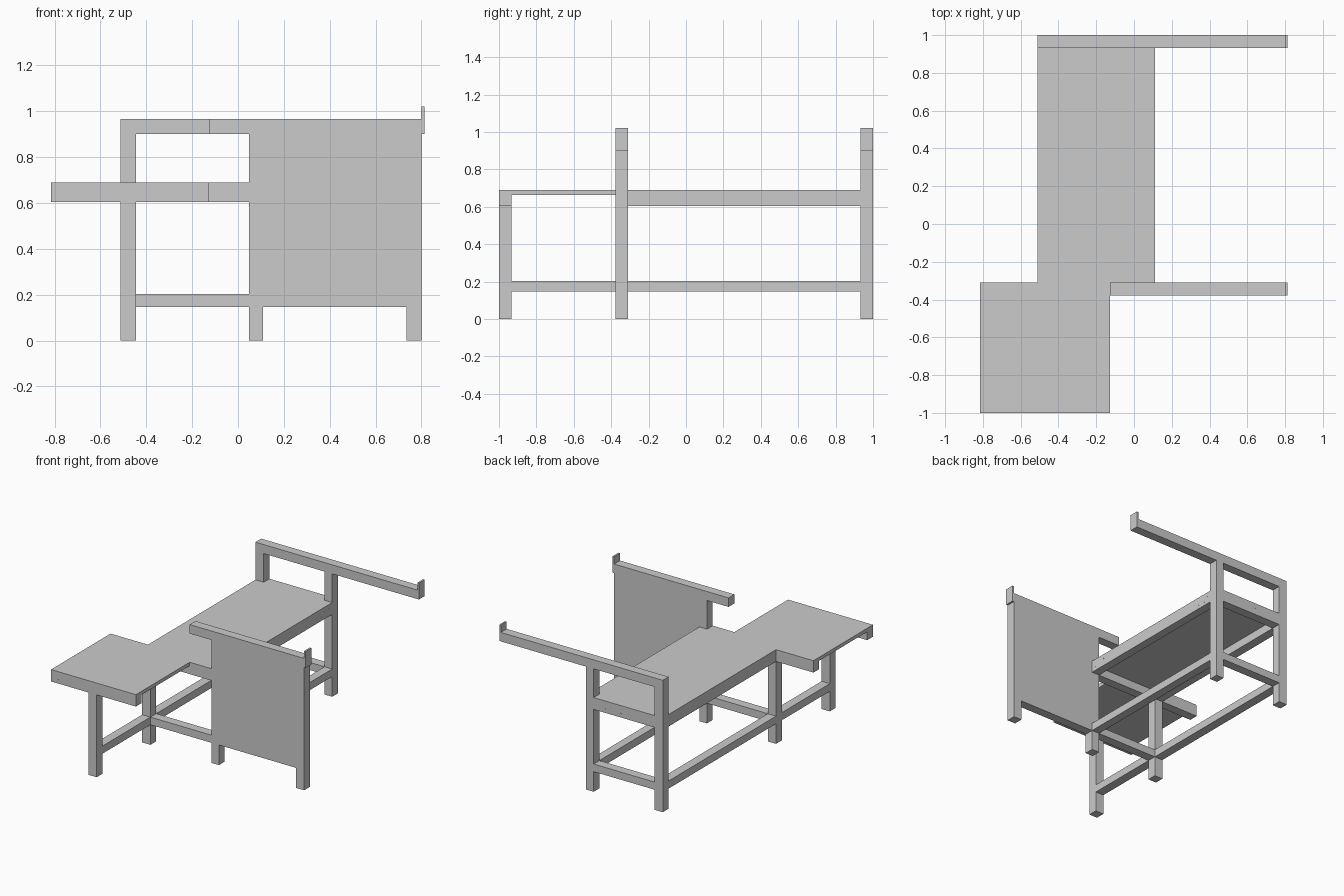
import bpy, math

if "Cube" in bpy.data.objects:
    bpy.data.objects.remove(bpy.data.objects["Cube"])

def box(name, x0, x1, y0, y1, z0, z1):
    """Box given by its extents."""
    v = [(x, y, z) for x in (x0, x1) for y in (y0, y1) for z in (z0, z1)]
    f = [(0, 1, 3, 2), (4, 6, 7, 5), (0, 4, 5, 1), (2, 3, 7, 6), (0, 2, 6, 4), (1, 5, 7, 3)]
    me = bpy.data.meshes.new(name)
    me.from_pydata(v, [], f)
    ob = bpy.data.objects.new(name, me)
    bpy.context.collection.objects.link(ob)
    return ob

def screw(loc, rot):
    """Tiny, almost flush screw head."""
    bpy.ops.mesh.primitive_cylinder_add(vertices=8, radius=0.004, depth=0.003, location=loc, rotation=rot)
    bpy.context.object.name = "screw_head"

# timber positions
L0, L1 = -0.512, -0.445      # left posts in x
R0, R1 = 0.048, 0.11         # right posts in x
F0, F1 = -1.0, -0.933        # front row in y
M0, M1 = -0.378, -0.311      # middle row in y
B0, B1 = 0.933, 1.0          # back row in y
UNDER, BOARD, TOP = 0.603, 0.664, 0.69
S0, S1 = 0.147, 0.203        # low stretchers in z
H0, H1 = 0.90, 0.966         # high rails in z
XL, XM, XR = -0.815, -0.127, 0.80

# posts
box("front_leg", L0, L1, F0, F1, 0, UNDER)
box("middle_leg", L0, L1, M0, M1, 0, UNDER)
box("back_left_post", L0, L1, B0, B1, 0, H0)
box("back_right_post", R0, R1, B0, B1, 0, H0)

# solid side panel standing on two feet
box("side_panel", R0, XR, M0, M1, S0, H0)
box("panel_inner_foot", R0, R1, M0, M1, 0, S0)
box("panel_outer_foot", 0.735, XR, M0, M1, 0, S0)

# high rails with upright end stops
for name, x0, y0, y1 in (("panel", XM, M0, M1), ("back", L0, B0, B1)):
    box(name + "_rail", x0, XR, y0, y1, H0, H1)
    box(name + "_rail_stop", XR, 0.813, y0, y1, H0, 1.02)

# low stretchers
box("front_left_stretcher", L0, L1, F1, M0, S0, S1)
box("left_stretcher", L0, L1, M1, B0, S0, S1)
box("right_stretcher", R0, R1, M1, B0, S0, S1)
box("middle_stretcher", L1, R0, M0, M1, S0, S1)
box("back_stretcher", L1, R0, B0, B1, S0, S1)

# beams under the boards
box("front_beam", XL, XM, F0, F1, UNDER, BOARD)
box("middle_beam", XL, XM, M0, M1, UNDER, BOARD)
box("middle_beam_end", XM, R0, M0, M1, UNDER, TOP)
box("left_beam", L0, L1, M1, B0, UNDER, BOARD)
box("right_beam", R0, R1, M1, B0, UNDER, BOARD)
box("back_beam", L1, R0, B0, B1, UNDER, BOARD)

# boards
box("small_board", XL, XM, F0, M1, BOARD, TOP)
box("main_board", L0, R1, M1, B0, BOARD, TOP)
box("main_board_back_edge", L1, R0, B0, B1, BOARD, TOP)

# screw heads on the beams
facing_y, facing_x = (math.pi / 2, 0, 0), (0, math.pi / 2, 0)
for i in range(8):
    z = 0.63 + 0.025 * (i % 2)
    screw((-0.76 + i * 0.083, F0 + 0.001, z), facing_y)
    screw((-0.42 + i * 0.062, B1 - 0.001, z), facing_y)
for i in range(4):
    z = 0.63 + 0.025 * (i % 2)
    for y in (-0.28 + i * 0.03, 0.81 + i * 0.03):
        screw((R1, y, z), facing_x)
